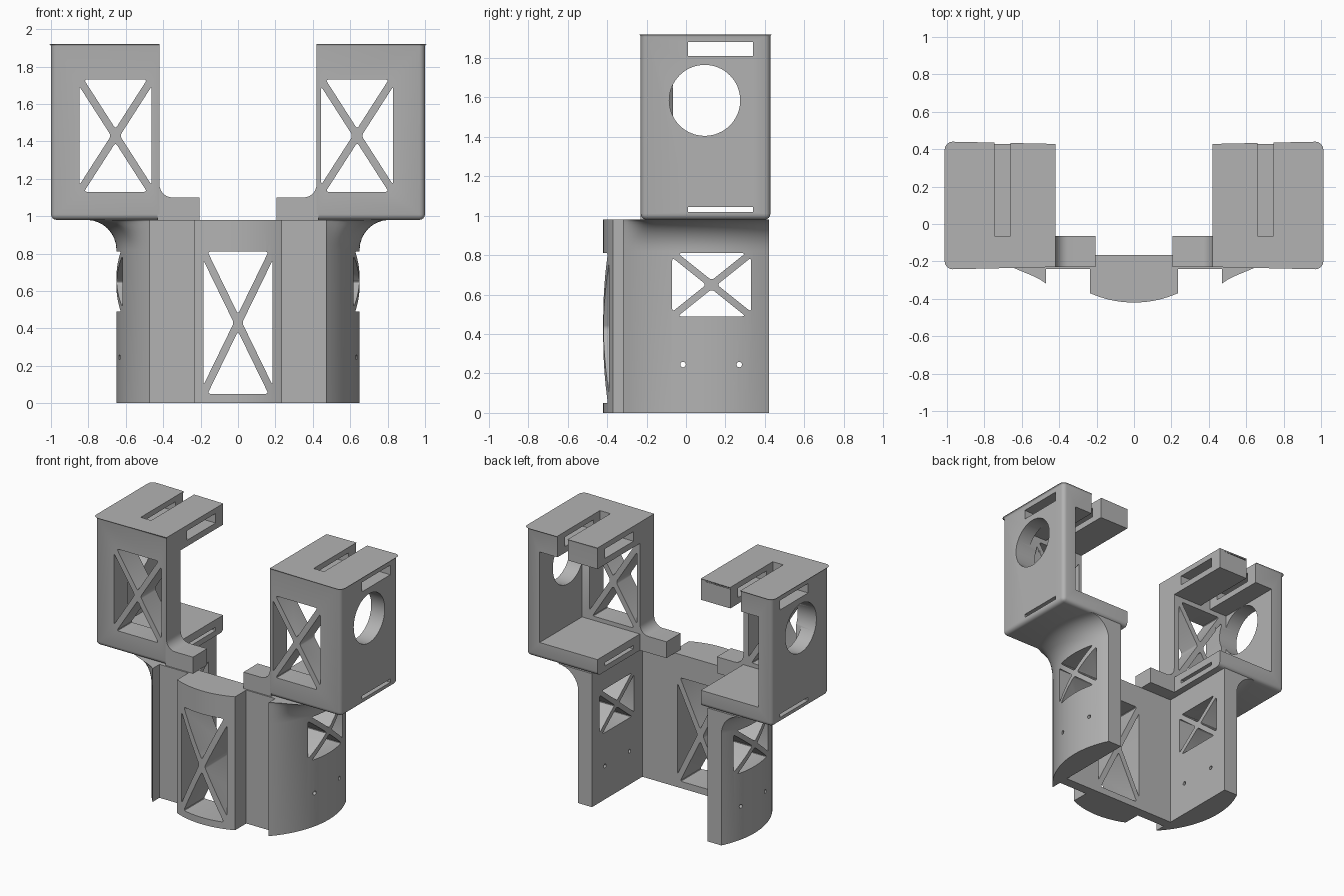
import bpy, bmesh
from math import sin, cos, pi, asin, sqrt, radians

if "Cube" in bpy.data.objects:
    bpy.data.objects.remove(bpy.data.objects["Cube"], do_unlink=True)

grey = bpy.data.materials.new("light grey plastic")
grey.use_nodes = True
COLOR = (0.45, 0.45, 0.45, 1)
grey.diffuse_color = COLOR
grey.node_tree.nodes["Principled BSDF"].inputs["Base Color"].default_value = COLOR


def finish(name, bm):
    bmesh.ops.recalc_face_normals(bm, faces=bm.faces)
    me = bpy.data.meshes.new(name)
    bm.to_mesh(me)
    bm.free()
    me.materials.append(grey)
    ob = bpy.data.objects.new(name, me)
    bpy.context.collection.objects.link(ob)
    return ob


def loft(bm, rings):
    rows = [[bm.verts.new(p) for p in ring] for ring in rings]
    n = len(rows[0])
    for a, b in zip(rows, rows[1:]):
        for i in range(n):
            j = (i + 1) % n
            bm.faces.new((a[i], a[j], b[j], b[i]))
    bm.faces.new(rows[0])
    bm.faces.new(rows[-1][::-1])
    return rows


def prism(bm, pts, axis, lo, hi):
    """Extrude a 2D outline along an axis."""
    place = {"x": lambda u, v, d: (d, u, v),
             "y": lambda u, v, d: (u, d, v),
             "z": lambda u, v, d: (u, v, d)}[axis]
    return loft(bm, [[place(u, v, d) for u, v in pts] for d in (lo, hi)])


def box(bm, x, y, z):
    prism(bm, [(x[0], y[0]), (x[1], y[0]), (x[1], y[1]), (x[0], y[1])], "z", *z)


def circle(u, v, r, n):
    return [(u + r * cos(2 * pi * i / n), v + r * sin(2 * pi * i / n)) for i in range(n)]


def cross_window(bm, axis, u, v, w, h, lo, hi, strut=0.04):
    """Four rounded triangles that leave an X of struts."""
    k = strut * sqrt(w * w + h * h) / 2
    px, pz = w / 2 - k / h, h / 2 - k / w
    for s in (-1, 1):
        for tri in ([(0, s * k / w), (px, s * h / 2), (-px, s * h / 2)],
                    [(s * k / h, 0), (s * w / 2, pz), (s * w / 2, -pz)]):
            rows = prism(bm, [(u + a, v + b) for a, b in tri], axis, lo, hi)
            edges = [bm.edges.get(pair) for pair in zip(*rows)]
            bmesh.ops.bevel(bm, geom=edges, offset=0.015, segments=3,
                            profile=0.5, affect="EDGES")


def cut(ob, build):
    bm = bmesh.new()
    build(bm)
    cutter = finish("cutter", bm)
    cutter.hide_render = True
    mod = ob.modifiers.new("cut", "BOOLEAN")
    mod.operation, mod.solver, mod.object = "DIFFERENCE", "EXACT", cutter
    bpy.context.view_layer.objects.active = ob
    bpy.ops.object.modifier_apply(modifier=mod.name)
    bpy.data.objects.remove(cutter, do_unlink=True)


def smooth(ob):
    bpy.ops.object.select_all(action="DESELECT")
    ob.select_set(True)
    bpy.context.view_layer.objects.active = ob
    bpy.ops.object.shade_smooth_by_angle(angle=radians(30))


def span(s, a, b):
    return sorted((s * a, s * b))


TOP, BASE = 1.92, 0.98
INNER, FRONT, BACK = 0.47, -0.23, 0.428
R, CY = 0.65, 0.13

# front plate with its curved central bulge
BR, N = 0.577, 16
half = asin(0.235 / BR)
arc = [(BR * sin(half * (2 * i / N - 1)), BR - 0.42 - BR * cos(half * (2 * i / N - 1)))
       for i in range(N + 1)]
outline = ([(-INNER, -0.165), (-INNER, -0.24), (-0.235, -0.24)] + arc
           + [(0.235, -0.24), (INNER, -0.24), (INNER, -0.165)])
bm = bmesh.new()
prism(bm, outline, "z", 0, BASE)
plate = finish("front_plate", bm)
cut(plate, lambda b: cross_window(b, "y", 0, 0.43, 0.37, 0.76, -0.6, 0))
smooth(plate)

for s, side in ((1, "left"), (-1, "right")):
    # curved side wall, flaring out below the tower
    a0, a1 = -asin(sqrt(R * R - INNER * INNER) / R), asin((0.42 - CY) / R)
    angles = [a0 + (a1 - a0) * i / 28 for i in range(29)]
    flare = [(0, 0)] + [(0.16 * (1 - cos(t * pi / 16)), 0.82 + 0.16 * sin(t * pi / 16))
                        for t in range(9)]
    rings = []
    for d, z in flare:
        ring = [(s * INNER, 0.42, z)]
        for a in angles:
            x, y = R * cos(a), CY + R * sin(a)
            t = min(1, max(0, (y + 0.32) / 0.14))
            ring.append((s * (x + d * t * t * (3 - 2 * t)), y, z))
        rings.append(ring)
    bm = bmesh.new()
    loft(bm, rings)
    wall = finish(side + "_side_wall", bm)
    reach = span(s, 0.3, 0.9)
    cut(wall, lambda b: cross_window(b, "x", 0.13, 0.65, 0.4, 0.32, *reach, strut=0.035))
    for y in (-0.015, 0.27):
        cut(wall, lambda b: prism(b, circle(y, 0.245, 0.014, 16), "x", *reach))
    smooth(wall)

    # tower: rounded block hollowed towards the back and the middle
    bm = bmesh.new()
    box(bm, span(s, 0.42, 1), (FRONT, BACK), (BASE, TOP))
    for at_top, width in ((False, 0.03), (True, 0.012)):
        edges = [e for e in bm.edges
                 if any(abs(v.co.x) > 0.9 or v.co.z < 1 for v in e.verts)
                 and all(v.co.z > 1.85 for v in e.verts) == at_top
                 and not all(abs(v.co.x) < 0.43 for v in e.verts)]
        bmesh.ops.bevel(bm, geom=edges, offset=width, segments=4,
                        profile=0.5, affect="EDGES")
    tower = finish(side + "_tower", bm)
    through = span(s, 0.3, 1.1)
    cut(tower, lambda b: box(b, span(s, 0.3, 0.89), (-0.065, 0.6), (1.1, 1.765)))
    cut(tower, lambda b: box(b, span(s, 0.66, 0.745), (-0.065, 0.6), (1.7, 2)))
    cut(tower, lambda b: box(b, through, (0.01, 0.34), (1.81, 1.88)))
    cut(tower, lambda b: box(b, through, (0.01, 0.34), (1.02, 1.045)))
    cut(tower, lambda b: prism(b, circle(0.095, 1.585, 0.18, 64), "x", *span(s, 0.8, 1.1)))
    centre = 0.637 if s > 0 else -0.655
    cut(tower, lambda b: cross_window(b, "y", centre, 1.43, 0.385, 0.6, -0.4, 0))
    smooth(tower)

    # inner arm with a fillet up to the tower
    bend = [(0.35 + 0.07 * sin(t * pi / 16), 1.17 - 0.07 * cos(t * pi / 16)) for t in range(9)]
    shape = [(0.205, BASE), (0.205, 1.1)] + bend + [(0.43, 1.17), (0.43, BASE)]
    bm = bmesh.new()
    prism(bm, [(s * x, z) for x, z in shape], "y", FRONT, -0.065)
    smooth(finish(side + "_inner_arm", bm))
